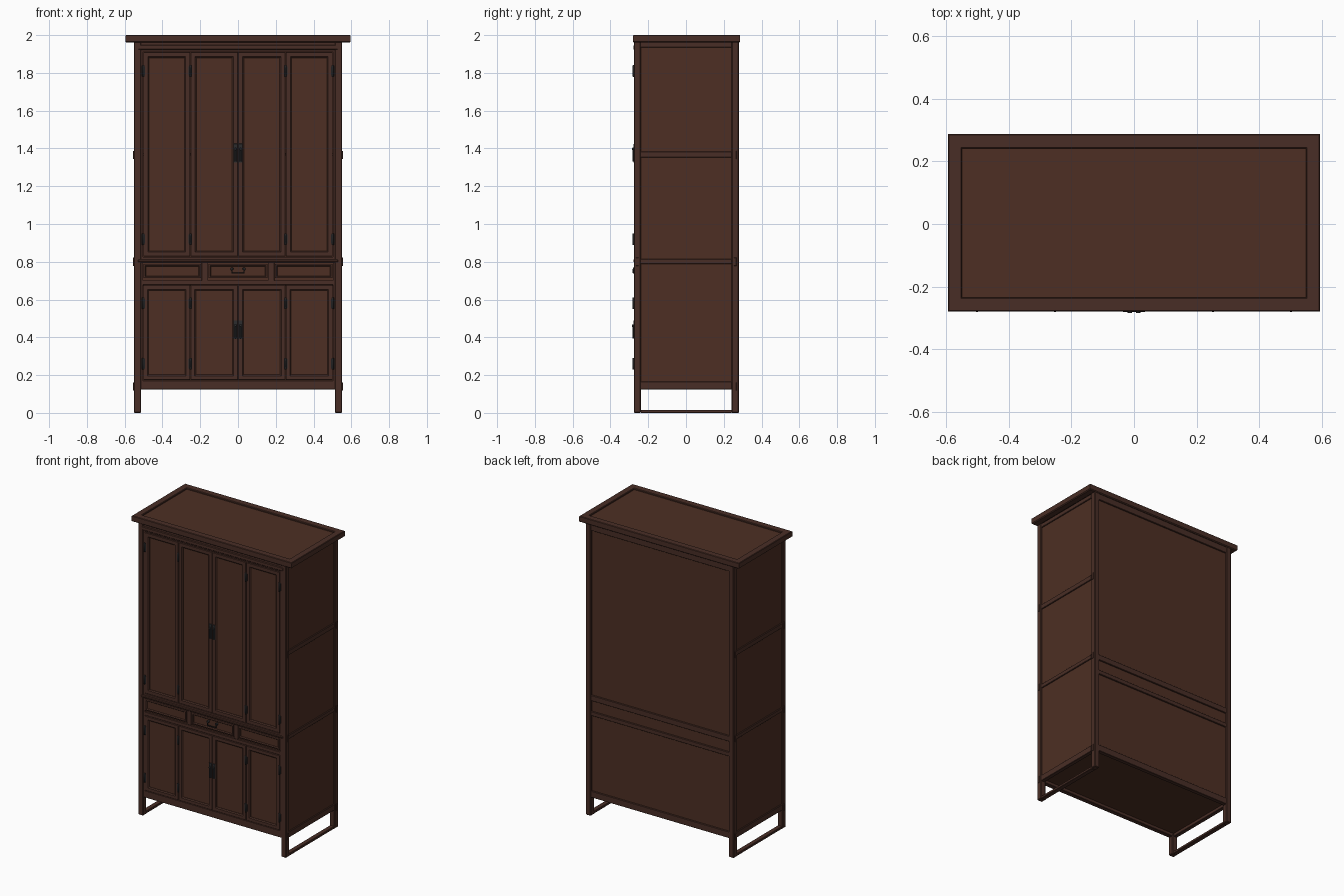
import bpy, bmesh, math

if "Cube" in bpy.data.objects:
    bpy.data.objects.remove(bpy.data.objects["Cube"])


def material(name, rgb):
    m = bpy.data.materials.new(name)
    m.diffuse_color = (*rgb, 1)
    m.use_nodes = True
    m.node_tree.nodes["Principled BSDF"].inputs["Base Color"].default_value = m.diffuse_color
    return m


FRAME = material("frame_wood", (0.066, 0.027, 0.019))
PANEL = material("panel_wood", (0.075, 0.028, 0.017))
METAL = material("dark_metal", (0.025, 0.025, 0.027))
AXES = {"xy": lambda u, v, w: (u, v, w),
        "xz": lambda u, v, w: (u, w, v),
        "yz": lambda u, v, w: (w, u, v)}


def finish(name, bm, mat, bevel=0.0):
    bmesh.ops.recalc_face_normals(bm, faces=bm.faces)
    me = bpy.data.meshes.new(name)
    bm.to_mesh(me)
    bm.free()
    me.materials.append(mat)
    ob = bpy.data.objects.new(name, me)
    bpy.context.collection.objects.link(ob)
    if bevel:
        mod = ob.modifiers.new("soft_edges", "BEVEL")
        mod.width, mod.segments, mod.limit_method = bevel, 1, "ANGLE"
    return ob


def box(name, x, y, z, mat=FRAME, bevel=0.002):
    bm = bmesh.new()
    bmesh.ops.create_cube(bm, size=1)
    for v in bm.verts:
        v.co = [lo + (c + 0.5) * (hi - lo) for c, (lo, hi) in zip(v.co, (x, y, z))]
    return finish(name, bm, mat, bevel)


def ring_frame(name, plane, u, v, profile, mat=FRAME):
    """Mitred rectangular frame: profile is (inset from outer edge, depth)."""
    bm = bmesh.new()
    corners = [(u[0], v[0], 1, 1), (u[1], v[0], -1, 1),
               (u[1], v[1], -1, -1), (u[0], v[1], 1, -1)]
    rows = [[bm.verts.new(AXES[plane](a + sa * i, b + sb * i, w)) for i, w in profile]
            for a, b, sa, sb in corners]
    n = len(profile)
    for k in range(4):
        p, q = rows[k], rows[(k + 1) % 4]
        for j in range(n):
            bm.faces.new((p[j], q[j], q[(j + 1) % n], p[(j + 1) % n]))
    return finish(name, bm, mat)


def rod(name, loc, r, length, axis="z", mat=METAL, sides=12):
    bm = bmesh.new()
    bmesh.ops.create_cone(bm, cap_ends=True, segments=sides, radius1=r, radius2=r, depth=length)
    ob = finish(name, bm, mat, 0.001)
    ob.location = loc
    if axis == "y":
        ob.rotation_euler.x = math.pi / 2
    elif axis == "x":
        ob.rotation_euler.y = math.pi / 2
    for p in ob.data.polygons:
        p.use_smooth = len(p.vertices) == 4
    return ob


def ordered(s, a, b):
    return tuple(sorted((s * a, s * b)))


def door(name, x, z, border):
    # mitred frame with a beaded inner edge, and a recessed panel
    f, b = -0.274, -0.252
    ring_frame(name + "_frame", "xz", x, z,
               [(0, b), (0, f + .002), (.002, f), (border - .006, f),
                (border, f + .006), (border, b)])
    i = border - 0.004
    box(name + "_panel", (x[0] + i, x[1] - i), (-0.265, -0.255), (z[0] + i, z[1] - i), PANEL, 0)


# Cornice top: mitred frame overhanging the sides, with a sunk panel
ring_frame("cornice_frame", "xy", (-0.595, 0.595), (-0.28, 0.287),
           [(0, 1.965), (0, 1.997), (.003, 2.0), (.042, 2.0), (.045, 1.997),
            (.045, 1.962), (.006, 1.96)])
box("cornice_panel", (-0.552, 0.552), (-0.237, 0.244), (1.972, 1.99), PANEL, 0)

# Corner posts, side rails, side panels and foot rails
for s, side in ((-1, "left"), (1, "right")):
    for y, end in (((-0.276, -0.239), "front"), ((0.241, 0.28), "back")):
        box(f"{side}_{end}_post", ordered(s, 0.513, 0.551), y, (0, 1.965), FRAME, 0.004)
    box(f"{side}_foot_rail", ordered(s, 0.517, 0.548), (-0.24, 0.242), (0, 0.016))
    zs = [(0.125, 0.165), (0.788, 0.815), (1.352, 1.384), (1.935, 1.963)]
    for k, z in enumerate(zs):
        box(f"{side}_rail_{k}", ordered(s, 0.522, 0.549), (-0.242, 0.244), z)
    for k in range(3):
        box(f"{side}_panel_{k}", ordered(s, 0.530, 0.542), (-0.245, 0.246),
            (zs[k][1] - 0.004, zs[k + 1][0] + 0.004), PANEL, 0)
    # exposed tenon ends on the posts
    for z in (0.14, 0.80, 1.365):
        for y in (-0.258, 0.26):
            box(f"{side}_tenon", ordered(s, 0.545, 0.555), (y - 0.007, y + 0.007),
                (z - 0.022, z + 0.022), FRAME, 0.001)

# Front rails
for k, z in enumerate([(0.125, 0.172), (0.678, 0.702), (0.795, 0.826), (1.912, 1.963)]):
    box(f"front_rail_{k}", (-0.52, 0.52), (-0.272, -0.242), z)
box("front_top_moulding", (-0.53, 0.53), (-0.278, -0.268), (1.922, 1.948), FRAME, 0.004)
box("front_waist_moulding", (-0.53, 0.53), (-0.279, -0.268), (0.797, 0.813), FRAME, 0.004)
for s, side in ((-1, "left"), (1, "right")):
    box(f"{side}_door_stile", ordered(s, 0.502, 0.52), (-0.272, -0.242), (0.165, 1.92), FRAME, 0)

# Back rails and panels
backs = [(0.125, 0.168), (0.675, 0.703), (0.775, 0.812), (1.92, 1.963)]
for k, z in enumerate(backs):
    box(f"back_rail_{k}", (-0.52, 0.52), (0.25, 0.277), z)
for k in range(3):
    box(f"back_panel_{k}", (-0.52, 0.52), (0.256, 0.268),
        (backs[k][1] - 0.004, backs[k + 1][0] + 0.004), PANEL, 0)

# Interior floor and shelves
for name, z in (("floor_board", 0.145), ("lower_shelf", 0.685),
                ("middle_shelf", 0.80), ("upper_shelf", 1.362)):
    box(name, (-0.535, 0.535), (-0.246, 0.26), (z, z + 0.014), PANEL, 0)

# Four leaves above and four below
edges = [-0.502, -0.252, 0.0, 0.252, 0.502]
for k in range(4):
    x = (edges[k] + 0.001, edges[k + 1] - 0.001)
    door(f"upper_door_{k}", x, (0.828, 1.910), 0.030)
    door(f"lower_door_{k}", x, (0.174, 0.676), 0.028)

# Drawer row: backing board with framed fronts
box("drawer_backing", (-0.505, 0.505), (-0.262, -0.246), (0.70, 0.797), PANEL, 0)
for name, x in (("left_drawer", (-0.50, -0.195)), ("centre_drawer", (-0.155, 0.155)),
                ("right_drawer", (0.195, 0.50))):
    ring_frame(name + "_frame", "xz", x, (0.713, 0.789),
               [(0, -0.256), (0, -0.272), (.008, -0.274), (.013, -0.268), (.013, -0.256)])
    box(name + "_front", (x[0] + .01, x[1] - .01), (-0.267, -0.256), (0.722, 0.78), PANEL, 0)
for s, side in ((-1, "left"), (1, "right")):
    box(f"{side}_drawer_divider", ordered(s, 0.158, 0.192), (-0.272, -0.25), (0.70, 0.797))

# Hinges
for x in (-0.502, -0.252, 0.252, 0.502):
    for z in (0.26, 0.58, 0.92, 1.81):
        rod("hinge_pin", (x, -0.277, z), 0.005, 0.062)
        box("hinge_leaf", (x - 0.009, x + 0.009), (-0.276, -0.272), (z - 0.024, z + 0.024),
            METAL, 0)

# Lock plates with drop pulls on the meeting doors
for row, z in (("upper", 1.375), ("lower", 0.44)):
    for s, side in ((-1, "left"), (1, "right")):
        box(f"{row}_{side}_lock_plate", ordered(s, 0.002, 0.024), (-0.277, -0.272),
            (z - 0.05, z + 0.05), METAL, 0.001)
        rod(f"{row}_{side}_knob", (s * 0.013, -0.279, z + 0.022), 0.007, 0.012, "y")
        box(f"{row}_{side}_drop_pull", ordered(s, 0.008, 0.018), (-0.284, -0.279),
            (z - 0.045, z + 0.022), METAL, 0.002)

# Drawer pull: two studs and a hanging bail
for s in (-1, 1):
    rod("drawer_pull_stud", (s * 0.032, -0.273, 0.762), 0.008, 0.014, "y")
    rod("drawer_pull_arm", (s * 0.032, -0.279, 0.751), 0.003, 0.024)
rod("drawer_pull_bar", (0, -0.279, 0.740), 0.003, 0.068, "x")
